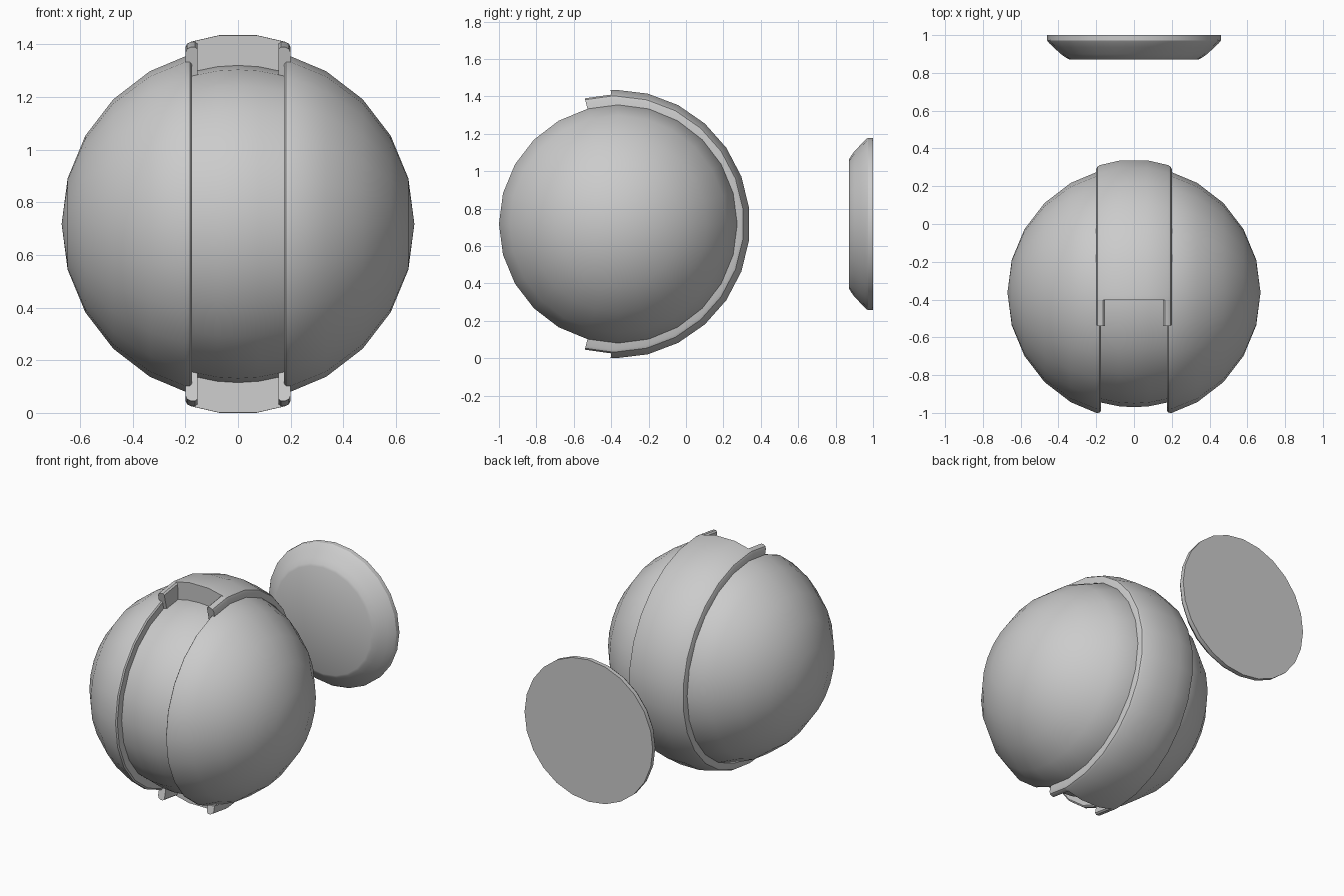
import bpy, bmesh
from math import sin, cos, radians

if "Cube" in bpy.data.objects:
    bpy.data.objects.remove(bpy.data.objects["Cube"])

CZ = 0.7175                      # height of the ball centre
FULL = [i * 15 for i in range(24)]
STEP = 180 / 13


def revolve(name, profile, angles, axis, centre, full=True, closed=False):
    """Sweep (axial, radius) points around the x or y axis; radius 0 makes a pole."""
    bm = bmesh.new()
    rings = []
    for deg in angles:
        s, c = sin(radians(deg)), cos(radians(deg))
        rings.append([bm.verts.new((a, r * s, r * c) if axis == 'x' else (r * s, a, r * c))
                      for a, r in profile])
    n, m = len(profile), len(angles)
    for i in range(m if full else m - 1):
        p, q = rings[i], rings[(i + 1) % m]
        for j in range(n if closed else n - 1):
            k = (j + 1) % n
            bm.faces.new((p[j], p[k], q[k], q[j]))
    if not full:
        bm.faces.new(rings[0])
        bm.faces.new(rings[-1])
    bmesh.ops.remove_doubles(bm, verts=bm.verts, dist=1e-5)
    bmesh.ops.dissolve_degenerate(bm, edges=bm.edges, dist=1e-6)
    bmesh.ops.recalc_face_normals(bm, faces=bm.faces)
    mesh = bpy.data.meshes.new(name)
    bm.to_mesh(mesh)
    bm.free()
    ob = bpy.data.objects.new(name, mesh)
    bpy.context.collection.objects.link(ob)
    ob.location = centre
    bpy.ops.object.select_all(action='DESELECT')
    ob.select_set(True)
    bpy.context.view_layer.objects.active = ob
    bpy.ops.object.shade_smooth_by_angle(angle=radians(30))
    return ob


ball = (0, -0.363, CZ)
hoop = (0, -0.375, CZ)

# Two outer shells of the ball with softened inner rims
arc = [(0.67 * sin(radians(t)), 0.67 * cos(radians(t))) for t in (30, 45, 60, 75)]
for side, label in ((-1, 'left'), (1, 'right')):
    shell = [(0.175, 0), (0.175, 0.627), (0.182, 0.636), (0.2, 0.637)] + arc + [(0.67, 0)]
    revolve(label + '_shell', [(side * a, r) for a, r in shell], FULL, 'x', ball)

# Recessed core strip between the shells
core = [(-0.185, 0), (-0.185, 0.58), (-0.08, 0.602), (0, 0.607),
        (0.08, 0.602), (0.185, 0.58), (0.185, 0)]
revolve('core_strip', core, FULL, 'x', ball)

# Crowned half hoop wrapping the back
half = [(0.2, 0.57), (0.2, 0.67), (0.194, 0.684), (0.18, 0.692), (0.07, 0.7175)]
section = half + [(-a, r) for a, r in reversed(half)]
sweep = [-2.2] + [i * STEP for i in range(14)] + [182.2]
revolve('back_hoop', section, sweep, 'x', hoop, full=False, closed=True)

# Four prongs carrying the hoop edges forward
prong = [(0.153, 0.572), (0.2, 0.572), (0.2, 0.67), (0.194, 0.684),
         (0.18, 0.692), (0.163, 0.692), (0.153, 0.684)]
for side, label in ((-1, 'left'), (1, 'right')):
    for where, ends in (('top', (-STEP, -2.2)), ('bottom', (182.2, 180 + STEP))):
        revolve(f'{where}_{label}_prong', [(side * a, r) for a, r in prong],
                ends, 'x', hoop, full=False, closed=True)

# Separate mounting disc behind the ball
disc = [(0.872, 0), (0.872, 0.345), (0.88, 0.36), (0.9, 0.388), (0.935, 0.425),
        (0.958, 0.45), (0.972, 0.46), (1.0, 0.461), (1.0, 0)]
revolve('mounting_disc', disc, FULL, 'y', (0, 0, CZ))
